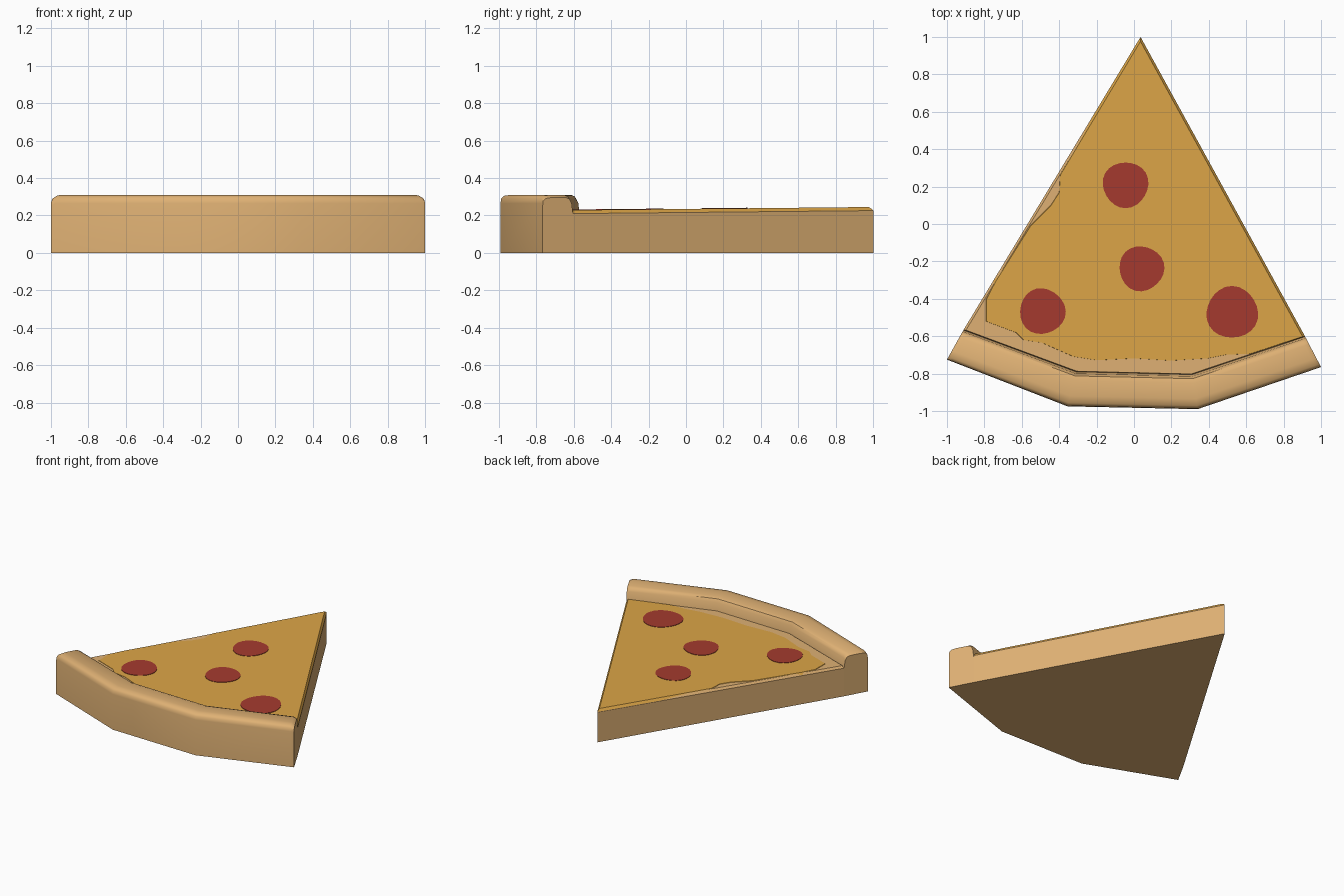
import bpy, bmesh, math
from mathutils import Vector

if "Cube" in bpy.data.objects:
    bpy.data.objects.remove(bpy.data.objects["Cube"])


def material(name, rgb):
    m = bpy.data.materials.new(name)
    m.diffuse_color = (*rgb, 1)
    m.use_nodes = True
    m.node_tree.nodes["Principled BSDF"].inputs["Base Color"].default_value = m.diffuse_color
    return m


DOUGH = material("baked_dough", (0.74, 0.44, 0.175))
CHEESE = material("melted_cheese", (0.72, 0.38, 0.063))
MEAT = material("red_sausage", (0.376, 0.043, 0.028))


def finish(name, bm, mat):
    bmesh.ops.recalc_face_normals(bm, faces=bm.faces)
    me = bpy.data.meshes.new(name)
    bm.to_mesh(me)
    bm.free()
    me.materials.append(mat)
    ob = bpy.data.objects.new(name, me)
    bpy.context.collection.objects.link(ob)
    return ob


def smooth(ob, degrees):
    bpy.ops.object.select_all(action='DESELECT')
    ob.select_set(True)
    bpy.context.view_layer.objects.active = ob
    bpy.ops.object.shade_smooth_by_angle(angle=math.radians(degrees))


def top_z(y):
    # gently sloping top of the slice
    return 0.226 + (y + 0.6) / 1.6 * 0.016


def shrink(p, s=0.985):
    return (p[0] * s, -0.6 + (p[1] + 0.6) * s)


def bridge(bm, a, b, skip=()):
    n = len(a)
    for i in range(n):
        if i not in skip:
            j = (i + 1) % n
            bm.faces.new((a[i], a[j], b[j], b[i]))


TIP = (0.035, 1.0)
INNER = [(-0.912, -0.567), (-0.31, -0.79), (0.31, -0.805), (0.915, -0.602)]
OUTER = [(-1.0, -0.725), (-0.355, -0.975), (0.34, -0.99), (1.0, -0.765)]

# Slice base: wedge with a chamfered top edge, open where it meets the crust
bm = bmesh.new()
outline = [TIP] + INNER
low = [bm.verts.new((x, y, 0)) for x, y in outline]
mid = [bm.verts.new((x, y, top_z(y) - 0.016)) for x, y in outline]
top = [bm.verts.new((*shrink(p), top_z(p[1]))) for p in outline]
bridge(bm, low, mid, skip=(1, 2, 3))
bridge(bm, mid, top)
bm.faces.new(low)
bm.faces.new(top)
finish("slice_base", bm, DOUGH)

# Crust: rounded profile (0 = outside, 1 = inside) swept along the rim
PROFILE = [(1, 0), (0, 0), (0, 0.265), (0.02, 0.29), (0.1, 0.305), (0.3, 0.31),
           (0.75, 0.31), (0.88, 0.302), (0.95, 0.28), (1, 0.2)]
pairs = [(Vector(o), Vector(i)) for o, i in zip(OUTER, INNER)]


def between(a, b, f):
    return a[0].lerp(b[0], f), a[1].lerp(b[1], f)


stations = ([pairs[0], between(pairs[0], pairs[1], 0.035)] + pairs[1:3]
            + [between(pairs[3], pairs[2], 0.035), pairs[3]])
bm = bmesh.new()
rings = []
for k, (o, i) in enumerate(stations):
    end = k in (0, len(stations) - 1)
    ring = []
    for t, z in PROFILE:
        p = o.lerp(i, t)
        if end and z > 0.25:          # eased ends
            z -= 0.014
        ring.append(bm.verts.new((p.x, p.y, z)))
    rings.append(ring)
for a, b in zip(rings, rings[1:]):
    bridge(bm, a, b, skip=(len(PROFILE) - 1,))
bm.faces.new(rings[0])
bm.faces.new(rings[-1])
smooth(finish("crust", bm, DOUGH), 40)


def plate(name, pts, skirt, lift, s, mat):
    """Thin topping lying on the slope: sloped rim and flat top."""
    bm = bmesh.new()
    cx = sum(p[0] for p in pts) / len(pts)
    rim = [bm.verts.new((x, y, top_z(y) + skirt)) for x, y in pts]
    cap = [bm.verts.new((*s(p), top_z(p[1]) + lift)) for p in pts]
    bridge(bm, rim, cap)
    bmesh.ops.triangulate(bm, faces=[bm.faces.new(cap)])
    return finish(name, bm, mat)


# Cheese: wavy edge leaving some bare dough near the crust and left side
CHEESE_EDGE = [TIP, (-0.40, 0.275), (-0.405, 0.18), (-0.45, 0.11), (-0.56, 0.0),
               (-0.752, -0.305), (-0.80, -0.40), (-0.80, -0.52), (-0.72, -0.55),
               (-0.64, -0.58), (-0.60, -0.62), (-0.50, -0.635), (-0.33, -0.71),
               (-0.2, -0.73), (0.0, -0.72), (0.2, -0.732), (0.4, -0.72),
               (0.5, -0.70), (0.63, -0.695), (0.915, -0.602)]
plate("cheese", CHEESE_EDGE, -0.014, 0.003, shrink, CHEESE)

# Sausage slices
SLICES = [(-0.045, 0.21, 0.122), (0.04, -0.238, 0.12),
          (-0.49, -0.467, 0.122), (0.525, -0.473, 0.138)]
for n, (cx, cy, r) in enumerate(SLICES):
    pts = []
    for k in range(24):
        a = math.tau * k / 24
        rr = r * (1 + 0.03 * math.sin(3 * a + n))
        pts.append((cx + rr * math.cos(a), cy + rr * math.sin(a)))
    plate(f"sausage_slice_{n + 1}", pts, 0.002, 0.006, lambda p: p, MEAT)
